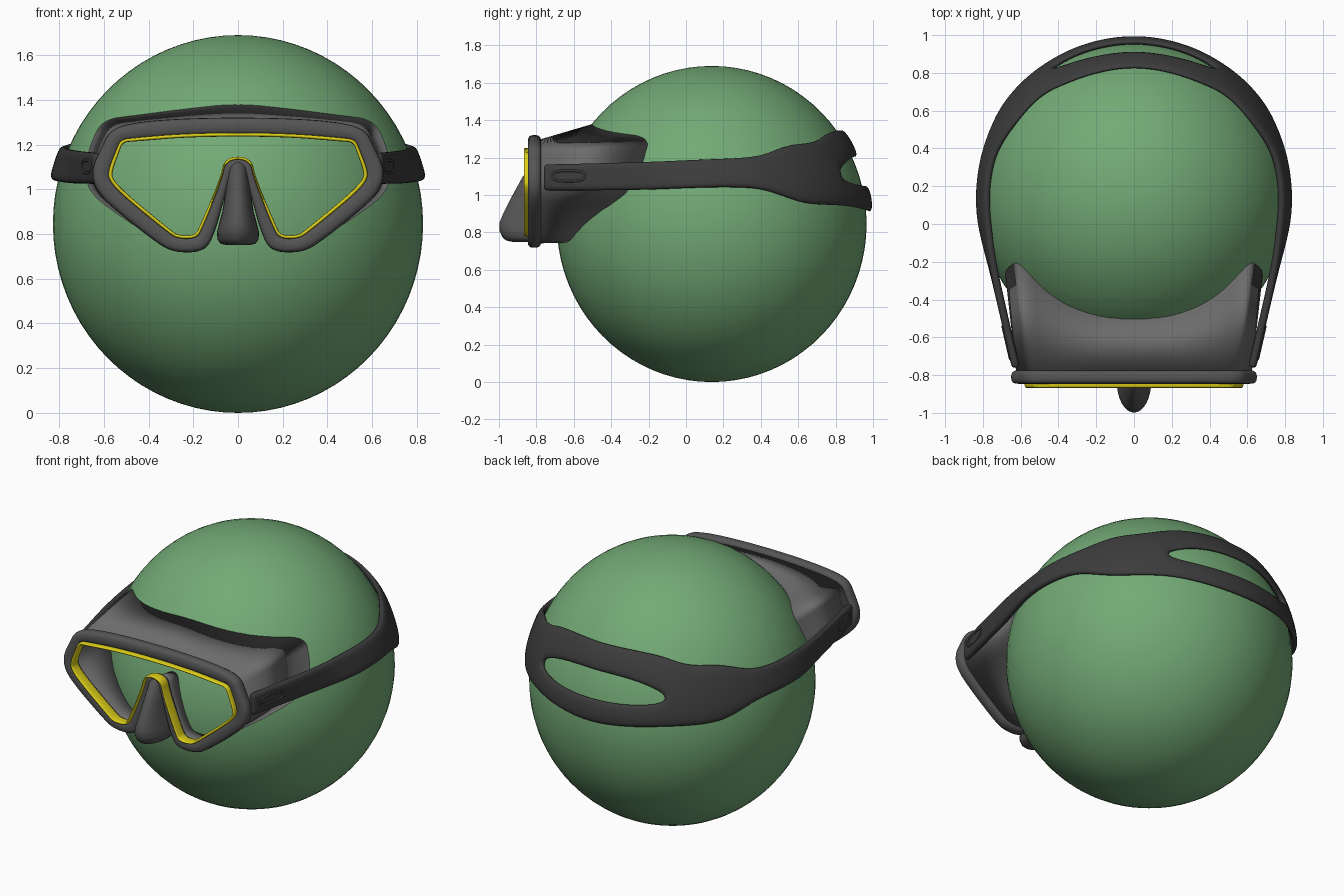
import bpy, bmesh
from math import sin, cos, pi, radians, sqrt, copysign
from mathutils import Vector

if "Cube" in bpy.data.objects:
    bpy.data.objects.remove(bpy.data.objects["Cube"])

CY, CZ, R, RZ = 0.1375, 0.845, 0.828, 0.845   # head ellipsoid


def material(name, rgb):
    m = bpy.data.materials.new(name)
    m.diffuse_color = (*rgb, 1)
    m.use_nodes = True
    m.node_tree.nodes["Principled BSDF"].inputs["Base Color"].default_value = m.diffuse_color
    return m


GREEN = material("green", (0.17, 0.40, 0.18))
RUBBER = material("dark_rubber", (0.09, 0.09, 0.09))
SKIRT = material("grey_rubber", (0.15, 0.15, 0.15))
STRAP = material("strap_rubber", (0.045, 0.045, 0.045))
YELLOW = material("yellow", (0.72, 0.62, 0.01))


def make(name, verts, faces, mat, recalc=True):
    me = bpy.data.meshes.new(name)
    me.from_pydata(verts, [], faces)
    if recalc:
        bm = bmesh.new()
        bm.from_mesh(me)
        bmesh.ops.recalc_face_normals(bm, faces=bm.faces)
        bm.to_mesh(me)
        bm.free()
    me.materials.append(mat)
    me.polygons.foreach_set("use_smooth", [True] * len(me.polygons))
    ob = bpy.data.objects.new(name, me)
    bpy.context.collection.objects.link(ob)
    return ob


def loft(name, rings, mat, wrap=False):
    """Skin closed rings; wrap joins last to first, otherwise the ends are capped."""
    n, k = len(rings[0]), len(rings)
    verts = [p for r in rings for p in r]
    faces = [(i * n + j, i * n + (j + 1) % n,
              (i + 1) % k * n + (j + 1) % n, (i + 1) % k * n + j)
             for i in range(k if wrap else k - 1) for j in range(n)]
    if not wrap:
        faces += [tuple(range(n)), tuple(range((k - 1) * n, k * n))]
    return make(name, verts, faces, mat)


def outline(half):
    """Mirror a half outline and round it by corner cutting."""
    pts = [Vector(p) for p in half]
    pts += [Vector((-p.x, p.y)) for p in pts[-2:0:-1]]
    for _ in range(3):
        pts = [q for a, b in zip(pts, pts[1:] + pts[:1])
               for q in (a.lerp(b, 0.25), a.lerp(b, 0.75))]
    return pts


def mix(a, b, t):
    return [p + (q - p) * t for p, q in zip(a, b)]


def head_radius(z):
    return R * sqrt(max(0, 1 - ((z - CZ) / RZ) ** 2))


def at_y(pts, y):
    return [(p.x, y, p.y) for p in pts]


def on_face(pts, embed):
    return [(p.x, CY + embed - sqrt(max(0, head_radius(p.y) ** 2 - p.x ** 2)), p.y)
            for p in pts]


# Matching outlines: lens opening, frame outside, and skirt where it meets the face
lens = outline([(0, 1.245), (.25, 1.24), (.46, 1.222), (.52, 1.217), (.54, 1.165),
                (.572, 1.08), (.567, 1.04), (.50, .97), (.31, .815), (.27, .787),
                (.19, .787), (.165, .83), (.075, 1.05), (.06, 1.125), (0, 1.145)])
outer = outline([(0, 1.322), (.25, 1.317), (.45, 1.302), (.57, 1.27), (.61, 1.19),
                 (.657, 1.09), (.64, 1.0), (.56, .915), (.37, .765), (.29, .718),
                 (.16, .718), (.11, .78), (.05, 1.0), (.03, 1.07), (0, 1.085)])
face = outline([(0, 1.392), (.22, 1.367), (.45, 1.335), (.61, 1.315), (.665, 1.2),
                (.688, 1.09), (.67, .99), (.57, .905), (.37, .775), (.29, .745),
                (.16, .745), (.12, .79), (.05, 1.0), (.03, 1.07), (0, 1.085)])

# Head
bpy.ops.mesh.primitive_uv_sphere_add(segments=64, ring_count=40, radius=1,
                                     location=(0, CY, CZ))
head = bpy.context.object
head.name = "head"
head.scale = (R, R, RZ)
head.data.materials.append(GREEN)
bpy.ops.object.shade_smooth()


# Frame and lens rim, swept with rounded cross-sections
def power(v, e):
    return copysign(abs(v) ** e, v)


def band(name, t0, t1, y0, y1, mat, steps=16):
    rings = []
    for i in range(steps):
        a = 2 * pi * i / steps
        t = (t0 + t1) / 2 + (t1 - t0) / 2 * power(cos(a), 0.7)
        y = (y0 + y1) / 2 + (y1 - y0) / 2 * power(sin(a), 0.7)
        rings.append(at_y(mix(lens, outer, t), y))
    return loft(name, rings, mat, wrap=True)


band("mask_frame", 0.0, 1.0, -0.846, -0.775, RUBBER)
band("lens_rim", -0.1, 0.12, -0.867, -0.80, YELLOW)

# Skirt from the frame back to the face, with inner and outer walls
loft("face_skirt", [at_y(mix(lens, outer, .66), -.79),
                    on_face(face, .02),
                    on_face(mix(face, lens, .2), .02),
                    at_y(mix(lens, outer, .35), -.79)], SKIRT, wrap=True)

# Nose pocket: stacked rounded sections (height, half width, front)
sections = [(1.13, .02, -.835), (1.10, .042, -.872), (1.0, .055, -.927),
            (.9, .07, -.978), (.85, .084, -.998), (.81, .094, -.998),
            (.775, .092, -.982), (.757, .078, -.962), (.75, .05, -.93)]
loft("nose_pocket", [[(w * cos(pi * i / 20), -.785 + (f + .785) * sin(pi * i / 20) ** .8, z)
                      for i in range(21)] for z, w, f in sections], RUBBER)

# Strap: straight from the frame, hugging the head, split into two bands at the back
START, TANGENT = Vector((.605, -.755)), Vector((.773, -.025))
stations = [(-12, 1.03, 1.18), (0, 1.035, 1.185), (12, 1.035, 1.19), (21, 1.022, 1.205),
            (31, .965, 1.255), (38, .945, 1.268), (45, .94, 1.272), (52, .937, 1.29),
            (58, .933, 1.32, 1.085, 1.115), (65, .925, 1.333, 1.065, 1.155),
            (73, .915, 1.34, 1.055, 1.18), (82, .905, 1.342, 1.05, 1.19),
            (90, .902, 1.342, 1.05, 1.19)]
rows = []
for t in (0, .03, .35, .7):
    p = START.lerp(TANGENT, t)
    lo, hi = 1.023, 1.165 + .015 * t
    rows.append([(p.x, p.y, lo + (hi - lo) * k / 3) for k in range(4)])
for phi, lo, hi, *split in stations:
    m = split or [lo + (hi - lo) / 3, lo + (hi - lo) * 2 / 3]
    a = radians(phi)
    rows.append([((head_radius(z) + .002) * cos(a) if phi < 90 else 0,
                  CY + (head_radius(z) + .002) * sin(a), z) for z in (lo, *m, hi)])
fork = len(rows) - 5
quads = [(s * 4 + k, s * 4 + 4 + k, s * 4 + 5 + k, s * 4 + 1 + k)
         for s in range(len(rows) - 1) for k in range(3) if k != 1 or s < fork]
strap = make("strap", [p for r in rows for p in r], quads, STRAP, recalc=False)
mir = strap.modifiers.new("mirror", 'MIRROR')
mir.use_clip = True
thick = strap.modifiers.new("thickness", 'SOLIDIFY')
thick.thickness, thick.offset = .042, 1
sub = strap.modifiers.new("smooth", 'SUBSURF')
sub.levels = sub.render_levels = 2

# Raised oval loops on the strap ends
along = (TANGENT - START).normalized()
out = Vector((along.y, -along.x))
mid = START + along * .14 + out * .04
rings = []
for i in range(8):
    b = 2 * pi * i / 8
    ring = []
    for j in range(40):
        a = 2 * pi * j / 40
        c, s = power(cos(a), .7), power(sin(a), .7)
        p = mid + along * c * (.088 + .007 * cos(b)) + out * .007 * sin(b)
        ring.append((p.x, p.y, 1.102 + s * (.028 + .007 * cos(b))))
    rings.append(ring)
loop = loft("strap_loop", rings, STRAP, wrap=True)
loop.modifiers.new("mirror", 'MIRROR')
